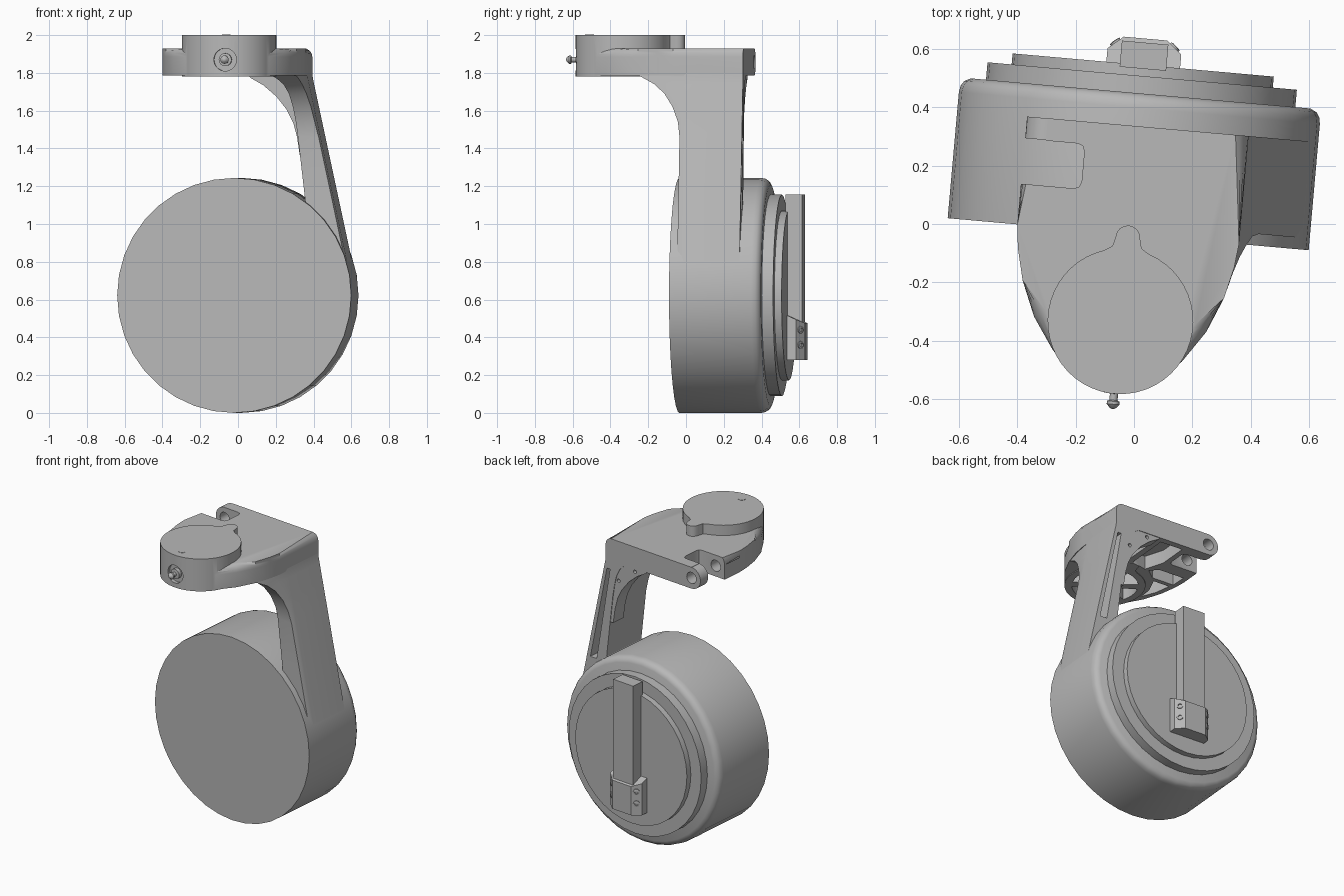
import bpy, bmesh, math
from mathutils import Matrix, Vector

if "Cube" in bpy.data.objects:
    bpy.data.objects.remove(bpy.data.objects["Cube"])

# Everything is modelled square, then turned slightly about z at the end
TURN = Matrix.Translation((-0.02, -0.035, 0)) @ Matrix.Rotation(math.radians(-5.07), 4, 'Z')
grey = bpy.data.materials.new("plain_grey")
grey.diffuse_color = (0.48, 0.48, 0.48, 1)
grey.use_nodes = True
grey.node_tree.nodes["Principled BSDF"].inputs["Base Color"].default_value = grey.diffuse_color
parts = []


def finish(bm, name, keep=True):
    bmesh.ops.recalc_face_normals(bm, faces=bm.faces[:])
    me = bpy.data.meshes.new(name)
    bm.to_mesh(me)
    bm.free()
    ob = bpy.data.objects.new(name, me)
    bpy.context.collection.objects.link(ob)
    if keep:
        me.materials.append(grey)
        parts.append(ob)
    return ob


def loft(bm, rings):
    """Skin closed rings of equal length and cap both ends."""
    vs = [[bm.verts.new(p) for p in r] for r in rings]
    n = len(vs[0])
    for a, b in zip(vs, vs[1:]):
        for i in range(n):
            bm.faces.new((a[i], a[(i + 1) % n], b[(i + 1) % n], b[i]))
    bm.faces.new(vs[0][::-1])
    bm.faces.new(vs[-1])


def prism(name, pts, a, b, axis='Z', keep=True):
    bm = bmesh.new()
    put = (lambda p, h: (p[0], p[1], h)) if axis == 'Z' else (lambda p, h: (p[0], h, p[1]))
    loft(bm, [[put(p, h) for p in pts] for h in (a, b)])
    return finish(bm, name, keep)


def turned(name, profile, cx, cz, seg=32, keep=True, direction=None, origin=None):
    """Lathe: profile of (radius, distance) along +y, or along a direction."""
    bm = bmesh.new()
    loft(bm, [[(r * math.sin(2 * math.pi * i / seg), d, -r * math.cos(2 * math.pi * i / seg))
               for i in range(seg)] for r, d in profile])
    if direction:
        bm.transform(Matrix.Translation(origin) @
                     Vector((0, 1, 0)).rotation_difference(Vector(direction)).to_matrix().to_4x4())
    else:
        bm.transform(Matrix.Translation((cx, 0, cz)))
    return finish(bm, name, keep)


def boolean(target, tool, op='DIFFERENCE'):
    mod = target.modifiers.new("bool", 'BOOLEAN')
    mod.operation, mod.object, mod.solver = op, tool, 'EXACT'
    bpy.context.view_layer.objects.active = target
    bpy.ops.object.modifier_apply(modifier=mod.name)
    bpy.data.objects.remove(tool)


def circle(cx, cy, r, n=24, a0=0, a1=360, ends=False):
    k = n - 1 if ends else n
    return [(cx + r * math.cos(math.radians(a0 + (a1 - a0) * i / k)),
             cy + r * math.sin(math.radians(a0 + (a1 - a0) * i / k))) for i in range(n)]


# Drum with stepped discs on its back
turned("drum", [(0.622, 0), (0.622, 0.435), (0.618, 0.457), (0.607, 0.474), (0.585, 0.485)],
       0, 0.622, 36)
turned("back_disc_large", [(0.533, 0.47), (0.533, 0.545)], 0, 0.622, 36)
turned("back_disc_small", [(0.45, 0.53), (0.45, 0.583)], 0, 0.622, 36)

# Cable bar and its clamp with four screws
prism("cable_bar", [(-0.08, 0.57), (0.08, 0.57), (0.08, 0.66), (-0.08, 0.66)], 0.30, 1.155)
bm = bmesh.new()
plan = [(-0.127, 0.57), (0.127, 0.57), (0.127, 0.63), (0.075, 0.674), (-0.075, 0.674), (-0.127, 0.63)]
loft(bm, [[(x, y, 0.28) for x, y in plan],
          [(x, y, 0.475 + (0.674 - y) * 0.45) for x, y in plan]])
finish(bm, "bar_clamp")
for s in (-1, 1):
    for z in (0.36, 0.44):
        turned("clamp_screw", [(0.02, -0.01), (0.02, 0.006), (0.011, 0.008), (0.010, 0.001)],
               0, 0, 12, direction=(s * 0.646, 0.763, 0), origin=(s * 0.101, 0.652, z))

# Bracket plate: half outline mirrored, top edge rounded except along the back
half = [(0.382, 0.372), (0.382, 0.0), (0.373, -0.08), (0.347, -0.19), (0.297, -0.31),
        (0.222, -0.42), (0.115, -0.515)]
outline = half + [(0, -0.55)] + [(-x, y) for x, y in reversed(half)]
bm = bmesh.new()
loft(bm, [[(x, y, z) for x, y in outline] for z in (1.785, 1.93)])
edges = [e for e in bm.edges if all(v.co.z > 1.9 for v in e.verts)
         and not all(v.co.y > 0.37 for v in e.verts)]
bmesh.ops.bevel(bm, geom=edges, offset=0.045, segments=4, profile=0.5, affect='EDGES')
bracket = finish(bm, "bracket")

# Round boss with a small tab
boss = [(-0.05, -0.045), (-0.044, -0.02)] + circle(0, -0.012, 0.042, 9, 180, 0, True) + \
       [(0.044, -0.02), (0.05, -0.045)] + circle(0, -0.30, 0.25, 44, 72, -252, True)
boolean(bracket, prism("boss", boss, 1.78, 2.0, keep=False), 'UNION')

# Notch on the left side, rounded hinge lug and hinge bore
notch = [(-0.6, 0.14), (-0.2, 0.14), (-0.182, 0.147), (-0.175, 0.165), (-0.175, 0.27),
         (-0.182, 0.288), (-0.2, 0.295), (-0.31, 0.295), (-0.31, 0.5), (-0.6, 0.5)]
boolean(bracket, prism("notch", notch, 1.7, 2.1, keep=False))
boolean(bracket, turned("lug", [(0.0722, 0.297), (0.0722, 0.3715)], -0.309, 1.8575, 32, False), 'UNION')
boolean(bracket, turned("bore", [(0.038, 0.05), (0.038, 0.5)], -0.309, 1.8575, 24, False))

# Lightening pockets underneath
pockets = [[(-0.14, 0.13), (-0.14, 0.33), (0.02, 0.33), (0.02, 0.03), (-0.09, 0.0)],
           [(-0.35, 0.045), (-0.17, 0.045), (-0.12, 0.0), (-0.19, -0.06), (-0.345, -0.06)],
           [(0.06, 0.27), (0.19, 0.27), (0.19, 0.03), (0.06, 0.02)],
           [(-0.335, -0.09), (-0.22, -0.09), (-0.262, -0.20), (-0.262, -0.29), (-0.31, -0.2)]]
for k in range(6):
    a = 60 * k + 38
    pockets.append(circle(0, -0.30, 0.205, 8, a, a + 44, True) + circle(0, -0.30, 0.08, 4, a + 36, a + 8, True))
for p in pockets:
    boolean(bracket, prism("pocket", p, 1.7, 1.875, keep=False))

# Recess for the grease nipple, and pin hole on the boss
boolean(bracket, turned("recess", [(0.06, -0.7), (0.06, -0.525)], 0, 1.87, 28, False))
prism("boss_pin", circle(0, -0.478, 0.023, 20), 1.95, 2.002)
turned("grease_nipple", [(0.034, -0.515), (0.034, -0.548), (0.014, -0.55), (0.014, -0.572),
                         (0.022, -0.576), (0.022, -0.586), (0.012, -0.598), (0.004, -0.602)],
       0, 1.87, 16)

# Arm: sections sweep from the drum up into the bracket
#         z     inner  front  front outer corner
levels = [(0.78, 0.41, 0.04, 0.590), (1.14, 0.372, 0.04, 0.514), (1.46, 0.335, 0.04, 0.445),
          (1.54, 0.325, 0.03, 0.425), (1.62, 0.312, 0.0, 0.408), (1.69, 0.295, -0.045, 0.388),
          (1.74, 0.27, -0.10, 0.370), (1.77, 0.24, -0.155, 0.356), (1.80, 0.19, -0.21, 0.337)]
bm = bmesh.new()
rings = []
for z, inner, front, corner in levels:
    outer = 0.382 + max(0, 1.785 - z) * 0.215
    mid = 0.075
    rings.append([(inner, front, z), (corner, front, z), ((corner + outer * 2) / 3, (front + mid) / 2, z),
                  (outer, mid, z), (outer, 0.372, z), (inner, 0.372, z)])
loft(bm, rings)
arm = finish(bm, "arm")
boolean(arm, prism("slot", [(0.347, 1.72), (0.372, 1.72), (0.505, 1.08), (0.455, 1.08)], 0.13, 0.5, 'Y', False))

# Curved gusset behind the arm, with two small holes
curve = [(0.05, 1.80), (0.06, 1.775), (0.13, 1.735), (0.20, 1.675), (0.255, 1.605), (0.29, 1.535),
         (0.31, 1.46), (0.325, 1.36), (0.345, 1.36), (0.342, 1.80)]
gusset = prism("gusset", curve, 0.27, 0.368, 'Y')
for x, z in ((0.15, 1.76), (0.28, 1.66)):
    boolean(gusset, turned("drill", [(0.012, 0.33), (0.012, 0.5)], x, z, 12, False))

# Place, and shade smooth with sharp edges kept
for ob in parts:
    ob.data.transform(TURN)
    bpy.ops.object.select_all(action='DESELECT')
    ob.select_set(True)
    bpy.context.view_layer.objects.active = ob
    bpy.ops.object.shade_smooth_by_angle(angle=math.radians(32))
